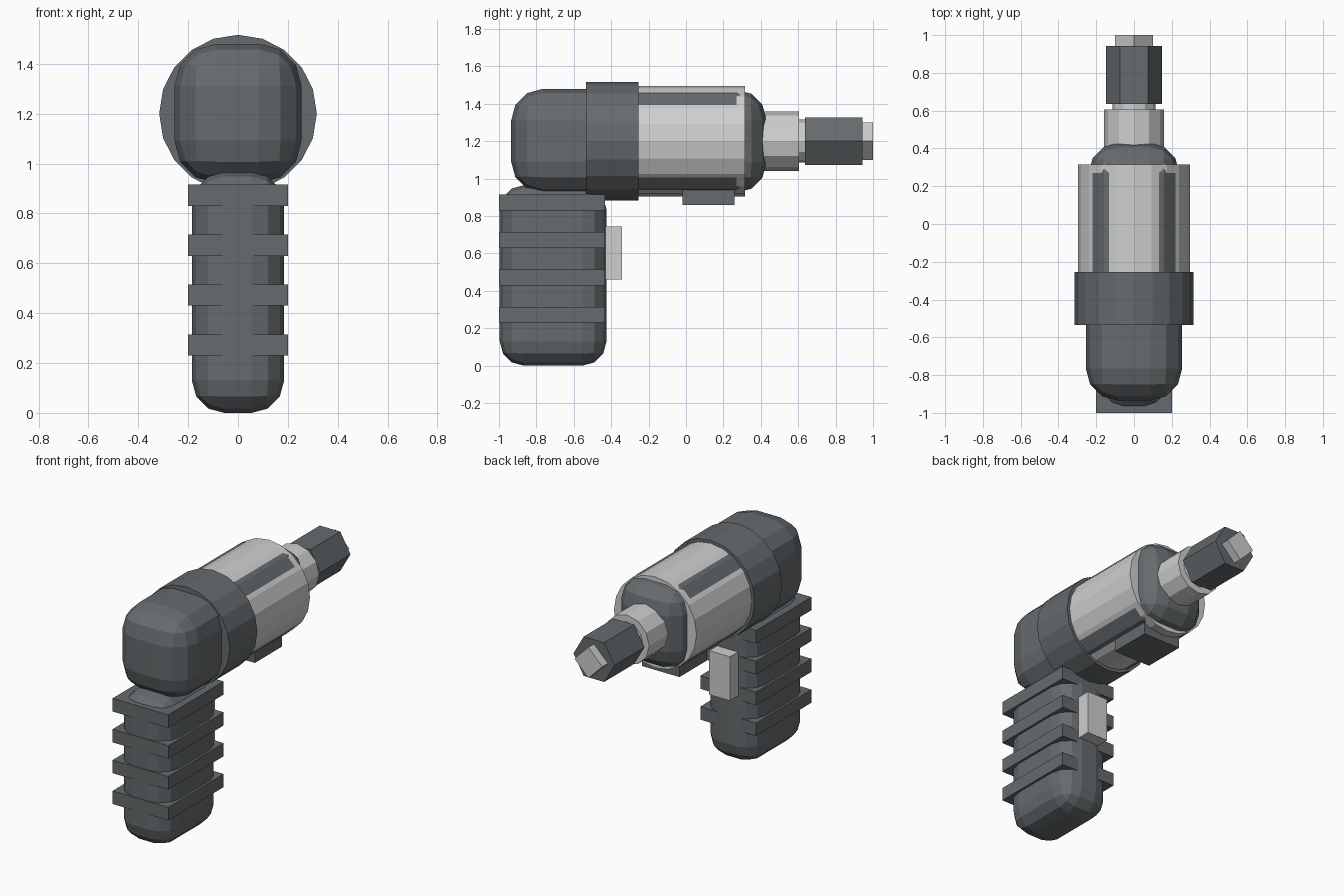
import bpy
import math
from mathutils import Vector

if "Cube" in bpy.data.objects:
    bpy.data.objects.remove(bpy.data.objects["Cube"], do_unlink=True)


def material(name, rgb):
    m = bpy.data.materials.new(name)
    m.use_nodes = True
    m.diffuse_color = (*rgb, 1)
    m.node_tree.nodes["Principled BSDF"].inputs["Base Color"].default_value = (*rgb, 1)
    return m


DARK = material("dark grey", (0.13, 0.145, 0.153))
LIGHT = material("light metal", (0.62, 0.62, 0.62))
AXIS_Z = 1.2


def block(name, low, high, mat, bevel=0):
    """Box between two corners, optionally with rounded edges."""
    low, high = Vector(low), Vector(high)
    bpy.ops.mesh.primitive_cube_add(size=1, location=(low + high) / 2)
    ob = bpy.context.object
    ob.name = name
    ob.scale = high - low
    bpy.ops.object.transform_apply(location=False, rotation=False, scale=True)
    ob.data.materials.append(mat)
    if bevel:
        mod = ob.modifiers.new("rounding", "BEVEL")
        mod.width = bevel
        mod.segments = 3
        mod.limit_method = "NONE"
    return ob


def barrel(name, sides, radius, y0, y1, mat):
    """Prism along y with a corner on the +x side."""
    bpy.ops.mesh.primitive_cylinder_add(
        vertices=sides, radius=radius, depth=y1 - y0,
        location=(0, (y0 + y1) / 2, AXIS_Z), rotation=(math.pi / 2, 0, 0))
    ob = bpy.context.object
    ob.name = name
    if sides % 4:
        ob.rotation_euler = (math.pi / 2, math.pi / 2, 0)
    ob.data.materials.append(mat)
    return ob


# Motor housing
block("rear_housing", (-0.255, -0.935, 0.922), (0.255, -0.3, 1.48), DARK, 0.17)
block("front_housing", (-0.24, -0.6, 0.925), (0.24, 0.43, 1.475), DARK, 0.16)
barrel("housing_ring", 20, 0.316, -0.535, -0.253, DARK)
barrel("metal_sleeve", 20, 0.296, -0.3, 0.315, LIGHT)
block("lower_switch", (-0.135, -0.02, 0.86), (0.135, 0.26, 1.0), DARK)

# Spindle, chuck and square drive
barrel("collar", 12, 0.159, 0.35, 0.605, LIGHT)
barrel("neck", 12, 0.115, 0.55, 0.66, LIGHT)
barrel("hex_chuck", 6, 0.147, 0.635, 0.943, DARK)
barrel("square_drive", 4, 0.1, 0.9, 1.0, LIGHT)

# Handle with grip bands and trigger
block("handle", (-0.185, -0.996, 0), (0.185, -0.425, 0.965), DARK, 0.13)
for i in range(4):
    z = 0.23 + 0.2 * i
    block(f"grip_band_{i + 1}", (-0.2, -1.0, z), (0.2, -0.432, z + 0.085), DARK)
block("trigger", (-0.075, -0.5, 0.46), (0.075, -0.343, 0.745), LIGHT)
